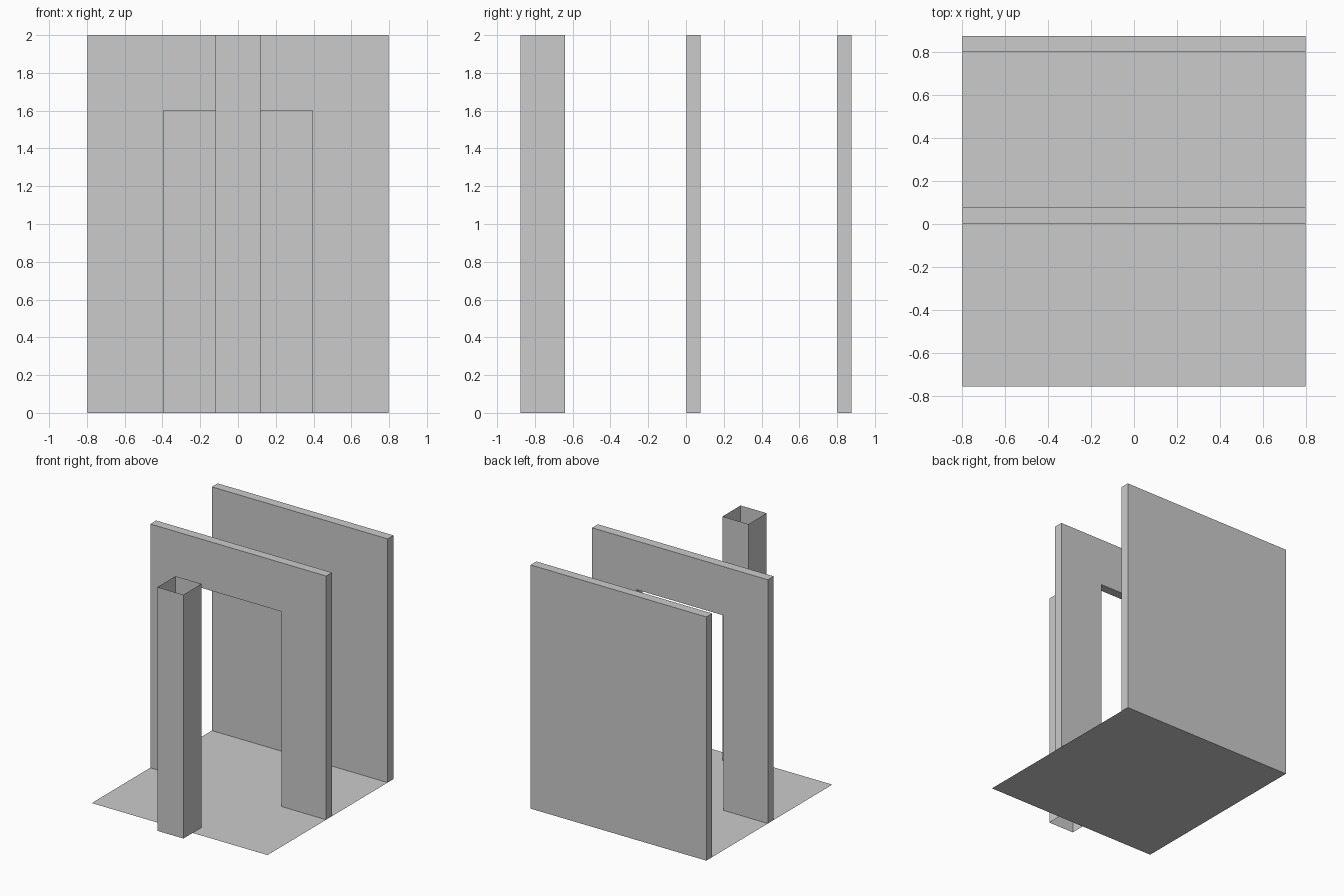
import bpy, bmesh

if "Cube" in bpy.data.objects:
    bpy.data.objects.remove(bpy.data.objects["Cube"])

W, H, T = 0.798, 2.0, 0.075      # half width, height, panel thickness
BACK = 0.876                     # rear limit of the model


def finish(name, bm):
    bmesh.ops.recalc_face_normals(bm, faces=bm.faces)
    mesh = bpy.data.meshes.new(name)
    bm.to_mesh(mesh)
    bm.free()
    obj = bpy.data.objects.new(name, mesh)
    bpy.context.collection.objects.link(obj)
    return obj


def panel(name, outline, y0):
    """Extrude an x-z outline along +y by the panel thickness."""
    bm = bmesh.new()
    face = bm.faces.new([bm.verts.new((x, y0, z)) for x, z in outline])
    ext = bmesh.ops.extrude_face_region(bm, geom=[face])["geom"]
    verts = [v for v in ext if isinstance(v, bmesh.types.BMVert)]
    bmesh.ops.translate(bm, verts=verts, vec=(0, T, 0))
    return finish(name, bm)


# Solid rear wall
panel("back_wall", [(-W, 0), (W, 0), (W, H), (-W, H)], BACK - T)

# Middle wall with a doorway open to the floor
D, DH = 0.394, 1.6
panel("doorway_wall", [(-W, 0), (-D, 0), (-D, DH), (D, DH),
                       (D, 0), (W, 0), (W, H), (-W, H)], 0.003)

# Flat floor sheet
bm = bmesh.new()
y0 = -0.757
bm.faces.new([bm.verts.new((x, y, 0)) for x, y in
              [(-W, y0), (W, y0), (W, BACK), (-W, BACK)]])
floor = finish("floor", bm)
if floor.data.polygons[0].normal.z < 0:
    floor.data.flip_normals()

# Hollow square column, open at top and bottom
bm = bmesh.new()
C, CY = 0.118, -0.759
corners = [(-C, -C), (C, -C), (C, C), (-C, C)]
rings = [[bm.verts.new((x, CY + y, z)) for x, y in corners] for z in (0, H)]
for i in range(4):
    j = (i + 1) % 4
    bm.faces.new([rings[0][i], rings[0][j], rings[1][j], rings[1][i]])
finish("front_column", bm)
